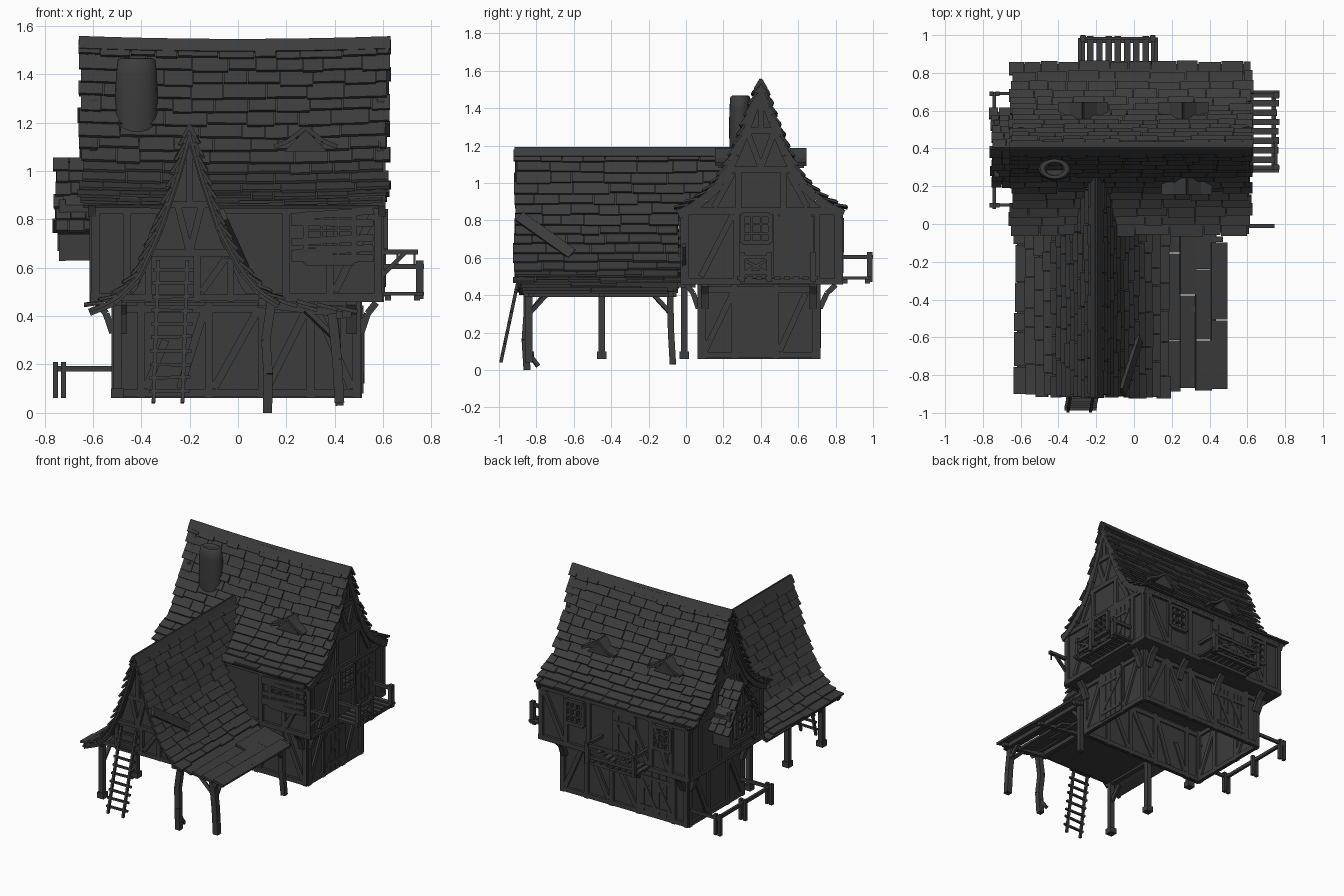
import bpy, bmesh, math, random
from mathutils import Vector as V

if "Cube" in bpy.data.objects:
    bpy.data.objects.remove(bpy.data.objects["Cube"])
random.seed(4)
R = random.uniform
X, Y, Z = (1, 0, 0), (0, 1, 0), (0, 0, 1)
mat = bpy.data.materials.new("dark_grey")
mat.diffuse_color = (0.045, 0.045, 0.045, 1)
mat.use_nodes = True
mat.node_tree.nodes["Principled BSDF"].inputs["Base Color"].default_value = mat.diffuse_color
parts = {}
def part(name):
    return parts.setdefault(name, bmesh.new())
def beam(bm, p, q, w, t, n):
    """Bar from p to q, thickness t along the hint n, width w across it."""
    p, q, n = V(p), V(q), V(n)
    d = (q - p).normalized()
    n = (n - d * n.dot(d)).normalized()
    s = d.cross(n)
    v = [bm.verts.new(c + s * a * w / 2 + n * b * t / 2) for c in (p, q)
         for a, b in ((-1, -1), (1, -1), (1, 1), (-1, 1))]
    for f in ((0, 1, 2, 3), (7, 6, 5, 4), (0, 4, 5, 1), (1, 5, 6, 2), (2, 6, 7, 3), (3, 7, 4, 0)):
        bm.faces.new([v[i] for i in f])
def path(bm, pts, w, t, n):
    for p, q in zip(pts, pts[1:]):
        beam(bm, p, q, w, t, n)
def prism(bm, pts, place, a0, a1, closed=True):
    lo, hi = ([bm.verts.new(place(a, h, z)) for h, z in pts] for a in (a0, a1))
    bm.faces.new(lo)
    bm.faces.new(hi[::-1])
    for i in range(len(pts) - (not closed)):
        j = (i + 1) % len(pts)
        bm.faces.new((lo[i], lo[j], hi[j], hi[i]))
def resample(prof, n):
    pts = [V(p) for p in prof]
    seg = [(b - a).length for a, b in zip(pts, pts[1:])]
    for k in range(n + 1):
        s, i = sum(seg) * k / n, 0
        while i < len(seg) - 1 and s > seg[i]:
            s, i = s - seg[i], i + 1
        yield pts[i].lerp(pts[i + 1], min(1, s / seg[i]))
def slope(bm, prof, place, a0, end, rows, wide=(0.08, 0.19), lift=.022):
    """Boarding under overlapping rows of uneven shingles."""
    pts = list(resample(prof, rows))
    for p, q in zip(pts, pts[1:]):
        d = (q - p).normalized()
        n = V((-d.y, d.x)) if d.x > 0 else V((d.y, -d.x))
        N, e, a = place(0, *n), end((p.y + q.y) / 2), a0 + R(-.012, .012)
        m = (a0 + e) / 2
        beam(bm, place(m, *(p - n * .008)), place(m, *(q - n * .008 + d * .005)), e - a0 - .03, .014, N)
        while a < e - .03:
            w = min(R(*wide), max(.02, e + R(-.01, .01) - a))
            low = q + n * R(lift * .8, lift * 1.15) + d * R(.002, .016)
            beam(bm, place(a + w / 2, *(p + n * .001)), place(a + w / 2, *low), w - .004, .012, N)
            a += w
alongx = lambda a, h, z: (a, h, z)
alongy = lambda a, h, z: (h, a, z)
mirror = lambda prof, c: [(2 * c - h, z) for h, z in prof]
# Roof profiles: main (front, back) and wing (left, right)
mf = [(.4, 1.54), (.335, 1.36), (.265, 1.18), (.185, 1.03), (.1, .945), (.03, .895), (-.042, .862)]
mb = mirror(mf, .4)
wl = [(-.2, 1.175), (-.255, .98), (-.325, .77), (-.415, .57), (-.515, .47), (-.615, .43)]
wr = [(-.2, 1.175), (-.145, .98), (-.075, .77), (.015, .6), (.09, .51), (.17, .46)]
def wing_end(z):  # where the wing roof meets the main roof
    for (h0, z0), (h1, z1) in zip(mf, mf[1:]):
        if z1 <= z <= z0:
            return h0 + (h1 - h0) * (z0 - z) / (z0 - z1) + .01
    return -.03
for f, b in ((mf, "main_roof"), (mb, "main_roof")):
    slope(part(b), f, alongx, -.655, lambda z: .625, 14)
for f in (wl, wr):
    slope(part("wing_roof"), f, alongy, -.915, wing_end, 14, (.09, .2))
for s in (-1, 1):  # ridge caps
    for i in range(9):
        x, y = -.587 + i * .1433, -.845 + i * .145
        beam(part("main_roof"), (x, .4, 1.555), (x, .4 + s * .03, 1.505), .1433, .014, (0, s, .4))
        if i < 8:
            beam(part("wing_roof"), (-.2, y, 1.19), (-.2 + s * .026, y, 1.14), .145, .014, (s, 0, .4))
for v in part("main_roof").verts:  # sagging ridge
    v.co.z -= .012 * (1 - (v.co.x / .65) ** 2)
beam(part("loose_patch_board"), (-.06, -.89, .82), (.03, -.61, .62), .06, .02, (1, 0, .45))
# Lean-to plank roof
bm = part("lean_to_planks")
for i in range(4):
    y = -.89 + R(-.01, .02)
    while y < -.1:
        l, x, dz = min(R(.25, .5), -.04 - y), .16 + i * .083, R(-.008, .008)
        beam(bm, (x, y + l / 2, .465 - i * .01 + dz), (x + .085, y + l / 2, .438 - i * .007 + dz), l - .004, .016, Z)
        y += l
for y in (-.83, -.45, -.08):
    beam(bm, (.08, y, .45), (.47, y, .405), .03, .03, Z)
beam(bm, (.42, -.87, .405), (.42, -.05, .405), .03, .03, Z)
# Walls; the ground storey is open underneath
inner, wg = [(h, z - .05) for h, z in mf[:-2]], [(h, z - .05) for h, z in wl[:4]]
gable = [(-.01, .46), (-.01, .85)] + inner[::-1] + mirror(inner, .4)[1:] + [(.82, .85), (.82, .46)]
prism(part("house_walls"), gable, alongx, -.6, .59)
prism(part("house_walls"), [(.08, .06), (.08, .46), (.7, .46), (.7, .06)], alongx, -.51, .5, False)
bm = part("wing_gable_and_loft")
prism(bm, [(-.46, .46)] + wg[::-1] + mirror(wg, -.2)[1:] + [(.06, .46)], alongy, -.85, -.83)
beam(bm, (-.2, -.85, .465), (-.2, .05, .465), .56, .02, Z)
# Timbers, windows and doors are laid on a wall plane P(u, z) with normal n
def timbers(P, n, lines, w=.032):
    for a, b, c, d in lines:
        beam(part("timber_frame"), P(a, b), P(c, d), w, .028, n)
def window(P, n, u, z, w, h):
    for k, e in ((0, .024), (.33, .01), (.67, .01), (1, .024)):
        beam(part("windows"), P(u + w * k, z), P(u + w * k, z + h), e, .04, n)
        beam(part("windows"), P(u, z + h * k), P(u + w, z + h * k), e, .04, n)
def door(P, n, u, z, w, h):
    bm = part("doors")
    beam(bm, P(u + w / 2, z), P(u + w / 2, z + h), w, .02, n)
    for i in range(4):
        c = u + w * (i + .5) / 4
        beam(bm, P(c, z), P(c, z + h), w / 4 - .006, .028, n)
    for a, b in ((.15, .15), (.8, .8), (.15, .8)):
        beam(bm, P(u, z + h * a), P(u + w, z + h * b), .024, .036, n)
    timbers(P, n, [(u, z, u, z + h), (u + w, z, u + w, z + h), (u, z + h, u + w, z + h)], .025)
def bracket(P, n):  # curved jetty bracket
    path(part("jetty_brackets"), [P(.1, .33), P(.25, .37), P(.4, .41), P(.8, .455)], .028, .04, n)
for sx in (-1, 1):  # gable ends
    up = lambda u, z: (.595 * sx - .005, u, z)
    lo = lambda u, z: (.505 * sx - .005, u, z)
    timbers(up, X, [(-.02, .475, .83, .475), (0, .85, .8, .85), (.2, 1.07, .6, 1.07), (.29, 1.28, .51, 1.28)], .035)
    timbers(up, X, [(u, .46, u, .86) for u in (0, .27, .48, .7, .81)])
    timbers(up, X, [(.08, .5, .25, .83), (.4, 1.08, .33, 1.27), (.4, 1.08, .47, 1.27), (.4, 1.28, .4, 1.48),
                    (.28, .86, .28, 1.07), (.52, .86, .52, 1.07), (.15, .87, .25, 1.05), (.65, .87, .55, 1.05)])
    timbers(lo, X, [(u, .06, u, .46) for u in (.09, .26, .48, .69)])
    timbers(lo, X, [(.08, .08, .7, .08), (.08, .43, .7, .43), (.1, .1, .25, .41), (.5, .1, .64, .41)])
    for pr in (mf, mb):
        path(part("barge_boards"), [(.6 * sx - .005, h, z - .03) for h, z in pr], .05, .03, X)
    for y in (.1, .68):
        bracket(lambda k, z: (sx * (.505 + .09 * k) - .005, y, z), Y)
window(lambda u, z: (.6, u, z), X, .3, .68, .15, .15)
door(lambda u, z: (.595, u, z), X, .5, .48, .17, .34)
door(lambda u, z: (.505, u, z), X, .27, .08, .2, .35)
for ylo, yup, bx in ((.075, -.015, (-.48, .47)), (.705, .825, (-.48, -.12, .2, .47))):  # front, back
    up = lambda u, z: (u, yup, z)
    lo = lambda u, z: (u, ylo, z)
    timbers(up, Y, [(-.61, .475, .6, .475), (-.6, .84, .59, .84)], .035)
    timbers(up, Y, [(u, .46, u, .86) for u in (-.59, -.46, -.3, -.1, .2, .38, .58)])
    timbers(up, Y, [(-.44, .5, -.32, .82), (.4, .5, .56, .82), (-.28, .5, -.12, .82)])
    timbers(lo, Y, [(u, .06, u, .46) for u in (-.5, -.4, -.12, .1, .3, .49)])
    timbers(lo, Y, [(-.5, .08, .5, .08), (-.5, .43, .5, .43), (-.38, .1, -.3, .3), (-.1, .1, .08, .42),
                    (.12, .1, .28, .42), (.47, .1, .33, .42), (-.24, .1, -.14, .42)])
    for x in bx:
        bracket(lambda k, z: (x, ylo + (yup - ylo) * k, z), X)
for u in (-.46, .24):
    window(lambda u, z: (u, .825, z), Y, u, .64, .14, .16)
door(lambda u, z: (u, .825, z), Y, -.17, .48, .16, .33)
for u in (-.38, -.26):
    door(lambda u, z: (u, .705, z), Y, u, .08, .12, .33)
window(lambda u, z: (u, -.02, z), Y, .28, .62, .2, .2)
for k in range(5):  # boards nailed over the front window
    z0, z1 = (.63 + k * .047 + R(-.02, .02) for _ in "ab")
    beam(part("window_boards"), (.22, -.035, z0), (.56, -.035, z1), .03, .016, Y)
# Wing gable framing and barge boards
timbers(lambda u, z: (u, -.855, z), Y, [(-.5, .475, .1, .475), (-.37, .66, -.03, .66), (-.3, .86, -.1, .86),
    (-.37, .46, -.37, .66), (-.17, .46, -.17, .66), (-.03, .46, -.03, .64), (-.2, .66, -.25, .86),
    (-.2, .66, -.15, .86), (-.2, .86, -.2, 1.1), (-.15, .5, -.05, .64)], .028)
for pr in (wl, wr):
    path(part("barge_boards"), [(h, -.88, z - .015) for h, z in pr], .03, .025, Y)
# Dormers
for x, y, s in ((.28, .2, 1), (-.27, .6, -1), (.26, .6, -1)):
    for k in (-1, 1):
        path(part("dormers"), [(x, y, 1.18), (x + k * .07, y, 1.125), (x + k * .13, y, 1.1)], .09, .018, Z)
    prism(part("dormers"), [(x - .09, 1.08), (x, 1.17), (x + .09, 1.08)], alongy, y - s * .03, y + s * .1)
# Chimney: bulging oval pot, hollow top
bm = part("chimney")
rings = [[bm.verts.new((-.42 + r * math.cos(a), .29 + r * .68 * math.sin(a), z)) for a in (math.tau * i / 24 for i in range(24))]
         for r, z in ((.08, 1.08), (.085, 1.18), (.088, 1.3), (.085, 1.4), (.078, 1.46), (.06, 1.468), (.05, 1.45), (.045, 1.3))]
for a, b in zip(rings, rings[1:]):
    for i in range(24):
        bm.faces.new((a[i], a[i - 1], b[i - 1], b[i])).smooth = True
bm.faces.new(rings[-1])
# Side bay with its small gable roof
prism(part("side_bay"), [(.25, .63), (.25, .86), (.4, 1.02), (.55, .86), (.55, .63)], alongx, -.725, -.59)
bay, bayface = [(.4, 1.05), (.32, .93), (.26, .82), (.21, .75)], lambda u, z: (-.727, u, z)
for pr in (bay, mirror(bay, .4)):
    slope(part("bay_roof"), pr, alongx, -.76, lambda z: -.58, 6, (.04, .08), .015)
window(bayface, X, .32, .68, .16, .17)
timbers(bayface, X, [(.25, .64, .55, .64), (.25, .87, .55, .87), (.26, .63, .26, .87), (.54, .63, .54, .87), (.4, .87, .4, 1)], .025)
# Balconies of slats; the rail runs along u0..ur
def balcony(bm, P, u0, u1, ur, v0, v1, n, m):
    k, e = round((u1 - u0) / .048), v1 - .018
    bars = [((u0 + (u1 - u0) * i / k, v0, .492), (u0 + (u1 - u0) * i / k, v1 - R(0, .015), .492), .034, .014, Z) for i in range(k + 1)]
    bars += [((u0, v, .476), (u1, v, .476), .025, .025, Z) for v in (v0 + .03, v1 - .03)]
    bars += [((u, e, .47), (u, e, .63), .03, .03, n) for u in (u0 + .01, ur - .01, u1 - .01)]
    bars += [((u0, e, z), (ur, e, z), .022, .018, m) for z in (.52, .605)]
    bars += [((u, v0, .605), (u, v1, .605), .022, .022, Z) for u in (u0 + .01, u1 - .01)]
    c = round((ur - u0) / .17)
    bars += [((u0 + (ur - u0) * i / c, e, z), (u0 + (ur - u0) * (i + 1) / c, e, 1.11 - z), .016, .012, m) for i in range(c) for z in (.51, .6)]
    for p, q, *rest in bars:
        beam(bm, P(*p), P(*q), *rest)
balcony(part("side_balcony"), lambda u, v, z: (v, u, z), .29, .69, .455, .59, .77, Y, X)
balcony(part("back_balcony"), alongx, -.28, .11, .11, .82, 1.0, X, Y)
# Sign bracket at the front right corner
for p, q, w in (((.58, .665), (.745, .665), .022), ((.59, .56), (.69, .66), .018), ((.66, .66), (.66, .61), .008), ((.73, .66), (.73, .61), .008)):
    beam(part("sign_bracket"), (p[0], -.01, p[1]), (q[0], -.01, q[1]), w, w, Y)
# Posts, footings, plates and knee braces under the wing
bm = part("posts")
for y in (-.84, -.45, -.01):
    beam(bm, (-.5, y, .06), (-.5, y, .47), .036, .036, X)
    beam(bm, (-.5, y, .06), (-.5, y, .1), .052, .052, X)
for x in (-.5, .1):
    beam(bm, (x, -.88, .457), (x, .05, .457), .035, .03, Z)
path(bm, [(.122, -.85, 0), (.125, -.86, .16), (.115, -.85, .3), (.14, -.85, .47)], .038, .038, X)
path(bm, [(.42, -.84, .04), (.41, -.84, .22), (.39, -.84, .41)], .04, .04, X)
path(bm, [(.42, -.07, .03), (.41, -.08, .2), (.41, -.085, .41)], .034, .034, X)
for p, q in (((.12, -.79, .02), (.12, -.85, .1)), ((-.5, -.75, .41), (-.5, -.84, .3)), ((.4, -.74, .41), (.41, -.84, .3)),
             ((.4, -.18, .41), (.41, -.08, .3)), ((.28, -.84, .425), (.4, -.84, .31)), ((.28, -.08, .425), (.4, -.08, .31))):
    beam(bm, p, q, .022, .022, (1, .3, 0))
# Ladder
at = lambda x, k: (x + .02 * k, -.99 + .125 * k, .04 + .59 * k)
for x in (-.35, -.23):
    beam(part("ladder"), at(x, 0), at(x, 1), .015, .018, Y)
for i in range(10):
    beam(part("ladder"), at(-.37, .08 + i * .095), at(-.2, .08 + i * .095 + R(-.01, .01)), .014, .014, Y)
# Ground fence on the left side
for y in (.1, .4, .69):
    for x in (-.755, -.722):
        beam(part("fence"), (x, y, .06), (x, y, .21), .024, .022, X)
    if y != .4:
        beam(part("fence"), (-.76, y, .182), (-.5, y, .182), .016, .022, Z)
beam(part("fence"), (-.74, .08, .182), (-.74, .7, .182), .02, .022, Z)
for name, bm in parts.items():
    bmesh.ops.recalc_face_normals(bm, faces=bm.faces)
    me = bpy.data.meshes.new(name)
    bm.to_mesh(me)
    me.materials.append(mat)
    bpy.context.collection.objects.link(bpy.data.objects.new(name, me))
